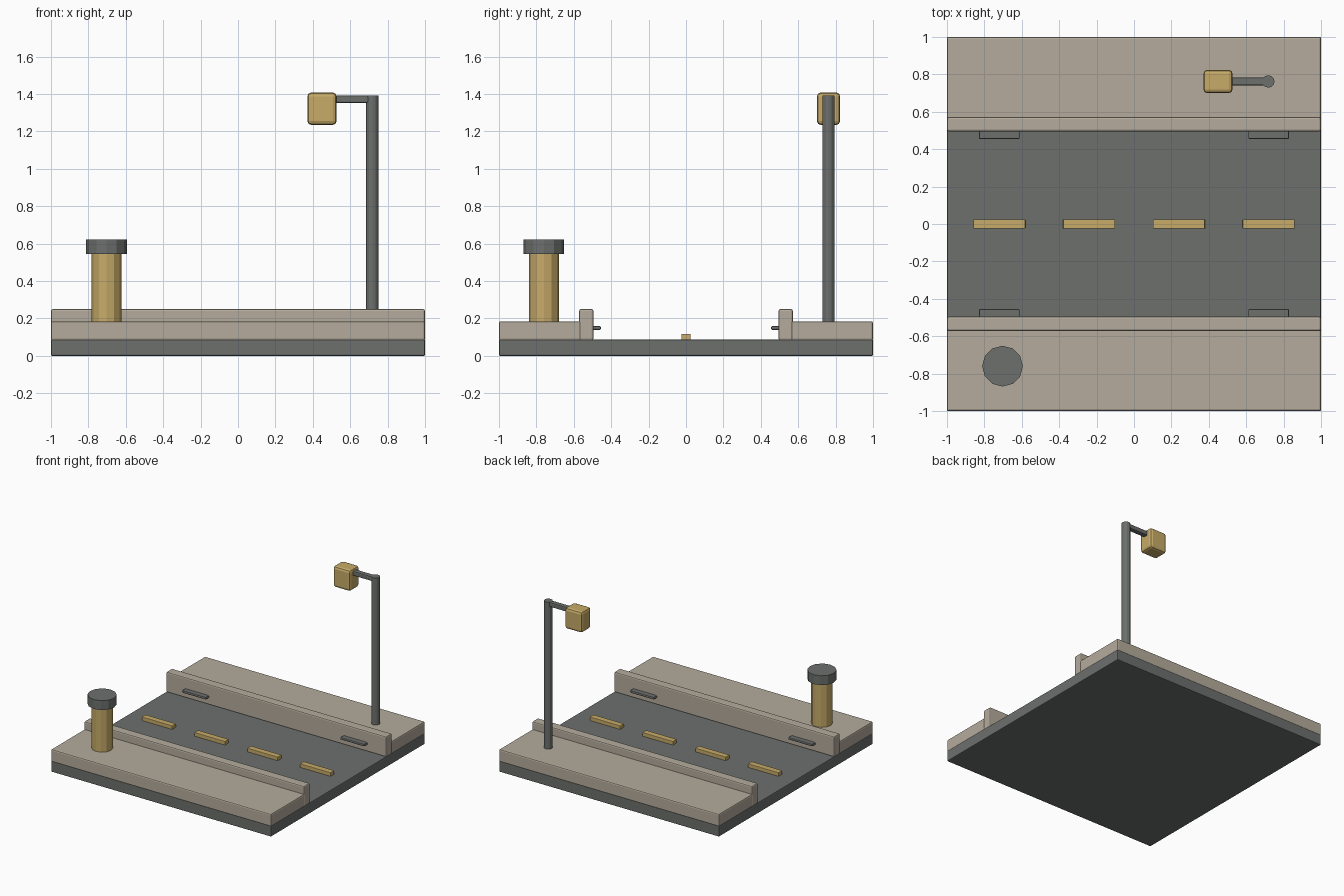
import bpy, math

if "Cube" in bpy.data.objects:
    bpy.data.objects.remove(bpy.data.objects["Cube"])


def material(name, rgb):
    m = bpy.data.materials.new(name)
    m.diffuse_color = (*rgb, 1)
    m.use_nodes = True
    m.node_tree.nodes["Principled BSDF"].inputs["Base Color"].default_value = m.diffuse_color
    return m


DARK = material("asphalt_grey", (0.15, 0.162, 0.152))
STONE = material("warm_stone", (0.46, 0.41, 0.335))
YELLOW = material("muted_yellow", (0.57, 0.41, 0.14))


def box(name, x, y, z, mat, bevel=0.0, segments=2):
    """Bevelled box from (min, max) ranges."""
    bpy.ops.mesh.primitive_cube_add(
        size=1, location=[(r[0] + r[1]) / 2 for r in (x, y, z)])
    o = bpy.context.object
    o.name = name
    o.scale = [r[1] - r[0] for r in (x, y, z)]
    bpy.ops.object.transform_apply(location=False, rotation=False, scale=True)
    o.data.materials.append(mat)
    if bevel:
        b = o.modifiers.new("bevel", 'BEVEL')
        b.width, b.segments = bevel, segments
    return o


def cylinder(name, x, y, z, radius, sides, mat):
    """Upright flat-sided cylinder spanning the z range."""
    bpy.ops.mesh.primitive_cylinder_add(
        vertices=sides, radius=radius, depth=z[1] - z[0],
        location=(x, y, (z[0] + z[1]) / 2))
    o = bpy.context.object
    o.name = name
    o.data.materials.append(mat)
    return o


def mirrored(side, a, b):
    return tuple(sorted((side * a, side * b)))


# Road slab
box("road_base", (-1, 1), (-1, 1), (0, 0.087), DARK, 0.006)

# Pavements, kerbs and drain slots on both sides
for side, label in ((-1, "front"), (1, "back")):
    box(f"{label}_pavement", (-1, 1), mirrored(side, 0.56, 1),
        (0.082, 0.185), STONE, 0.01)
    box(f"{label}_kerb", (-1, 1), mirrored(side, 0.495, 0.571),
        (0.082, 0.25), STONE, 0.01)
    for cx in (-0.72, 0.72):
        box(f"{label}_drain", (cx - 0.109, cx + 0.109),
            mirrored(side, 0.455, 0.51), (0.139, 0.159), DARK, 0.006)

# Dashed centre line
for i in range(4):
    cx = -0.72 + 0.48 * i
    box("lane_dash", (cx - 0.139, cx + 0.139), (-0.025, 0.025),
        (0.08, 0.117), YELLOW, 0.004)

# Bollard
cylinder("bollard_post", -0.703, -0.76, (0.175, 0.55), 0.08, 12, YELLOW)
cylinder("bollard_cap", -0.703, -0.76, (0.545, 0.622), 0.109, 12, DARK)

# Street lamp
cylinder("lamp_pole", 0.718, 0.762, (0.175, 1.392), 0.033, 12, DARK)
box("lamp_arm", (0.50, 0.73), (0.741, 0.783), (1.353, 1.391), DARK, 0.008)
box("lamp_head", (0.371, 0.527), (0.7, 0.824), (1.235, 1.408), YELLOW, 0.02)
